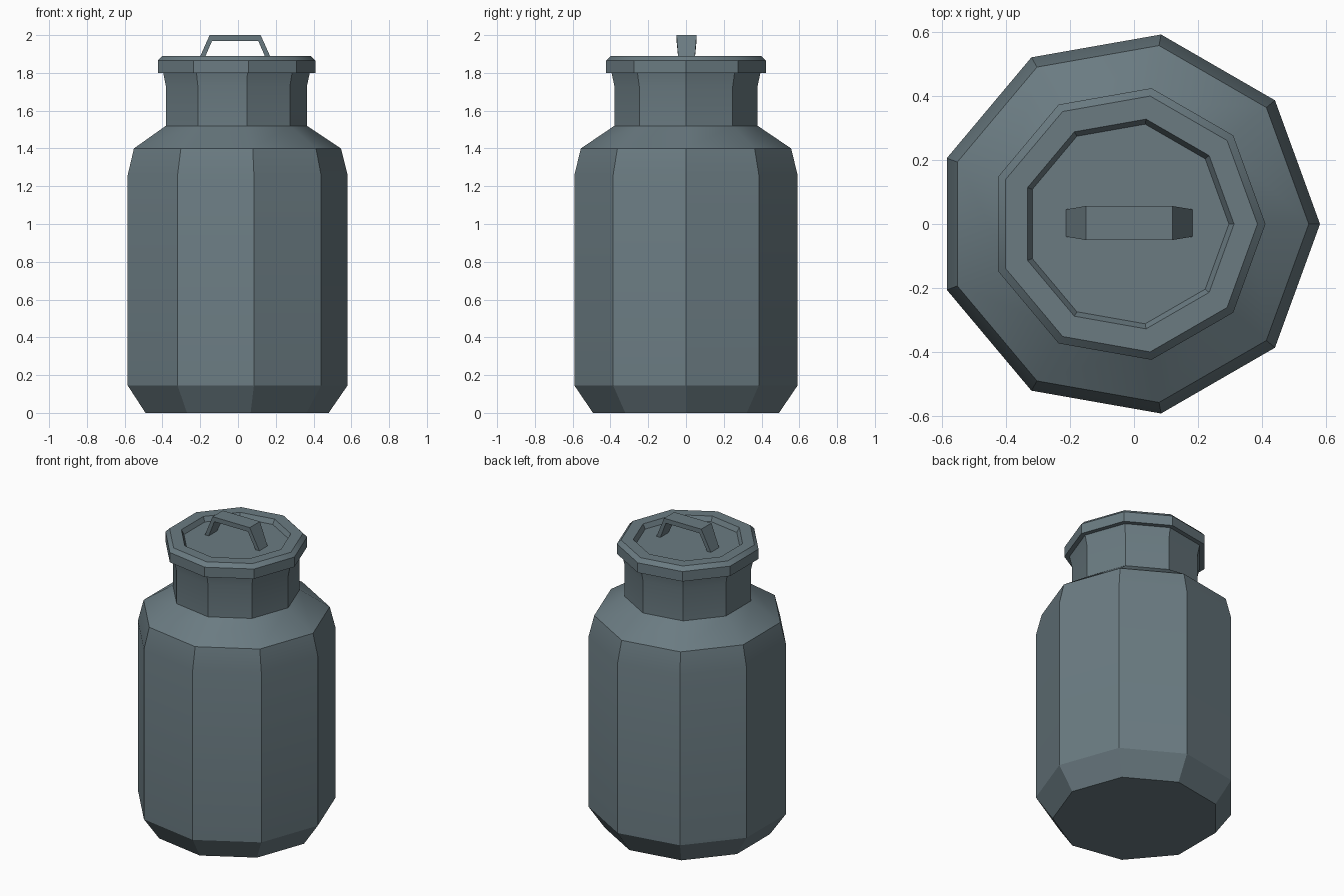
import bpy, bmesh, math

cube = bpy.data.objects.get("Cube")
if cube:
    bpy.data.objects.remove(cube, do_unlink=True)

SIDES = 9
CENTRE_X = -0.02

metal = bpy.data.materials.new("blue_grey_metal")
metal.use_nodes = True
colour = (0.145, 0.198, 0.222, 1)
metal.diffuse_color = colour
metal.node_tree.nodes["Principled BSDF"].inputs["Base Color"].default_value = colour


def finish(name, bm):
    bmesh.ops.recalc_face_normals(bm, faces=bm.faces)
    mesh = bpy.data.meshes.new(name)
    bm.to_mesh(mesh)
    bm.free()
    mesh.materials.append(metal)
    obj = bpy.data.objects.new(name, mesh)
    bpy.context.collection.objects.link(obj)
    bpy.ops.object.select_all(action='DESELECT')
    bpy.context.view_layer.objects.active = obj
    obj.select_set(True)
    bpy.ops.object.shade_smooth_by_angle(angle=math.radians(30))
    return obj


def turned(name, profile):
    """Closed nine-sided solid from (radius, height) pairs, capped at both ends."""
    bm = bmesh.new()
    rings = []
    for r, z in profile:
        angles = [math.tau * i / SIDES for i in range(SIDES)]
        rings.append([bm.verts.new((CENTRE_X + r * math.cos(a), r * math.sin(a), z))
                      for a in angles])
    for low, high in zip(rings, rings[1:]):
        for i in range(SIDES):
            j = (i + 1) % SIDES
            bm.faces.new((low[i], low[j], high[j], high[i]))
    bm.faces.new(rings[0])
    bm.faces.new(rings[-1])
    return finish(name, bm)


# Can body with shoulder and flared neck
turned("can_body", [(0.50, 0), (0.60, 0.145), (0.60, 1.26), (0.565, 1.40),
                    (0.385, 1.52), (0.385, 1.73), (0.40, 1.80)])

# Lid with bevelled rim and recessed top
turned("lid", [(0.39, 1.80), (0.43, 1.80), (0.43, 1.865), (0.405, 1.89),
               (0.332, 1.89), (0.316, 1.86)])


def handle():
    """Bent strap: outer and inner arch outlines joined across the width."""
    outer = [(-0.20, 1.855, 0.042), (-0.135, 2.0, 0.053)]
    inner = [(-0.172, 1.855, 0.042), (-0.122, 1.97, 0.053)]
    bm = bmesh.new()
    sections = []
    for side in (1, -1):
        order = (0, 1) if side == 1 else (1, 0)
        for k in order:
            corners = []
            for (x, z, w), sign in ((outer[k], -1), (outer[k], 1),
                                    (inner[k], 1), (inner[k], -1)):
                corners.append(bm.verts.new((-0.015 + side * x, 0.003 + sign * w, z)))
            sections.append(corners)
    for a, b in zip(sections, sections[1:]):
        for i in range(4):
            j = (i + 1) % 4
            bm.faces.new((a[i], a[j], b[j], b[i]))
    bm.faces.new(sections[0])
    bm.faces.new(sections[-1])
    finish("lid_handle", bm)


handle()
